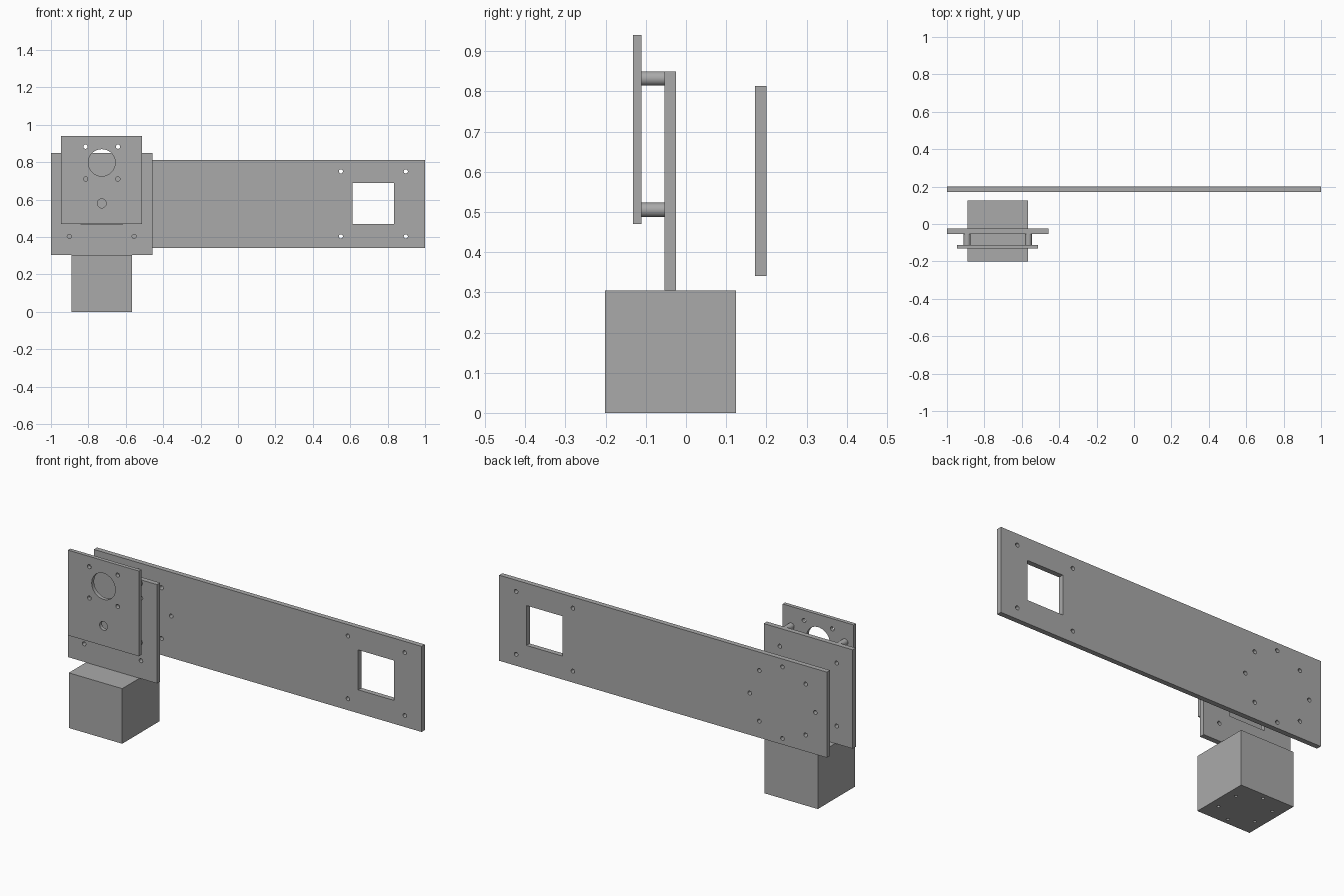
import bpy, bmesh, math
from mathutils import Matrix, Vector

if "Cube" in bpy.data.objects:
    bpy.data.objects.remove(bpy.data.objects["Cube"])

grey = bpy.data.materials.new("grey")
grey.diffuse_color = (0.4, 0.4, 0.4, 1)
grey.use_nodes = True
grey.node_tree.nodes["Principled BSDF"].inputs["Base Color"].default_value = grey.diffuse_color
CX, CZ = -0.7285, 0.5775          # centre of the square plate


def finish(name, bm):
    me = bpy.data.meshes.new(name)
    bm.to_mesh(me)
    bm.free()
    me.materials.clear()
    me.materials.append(grey)
    ob = bpy.data.objects.new(name, me)
    bpy.context.collection.objects.link(ob)
    return ob


def smooth(ob):
    bpy.ops.object.select_all(action='DESELECT')
    bpy.context.view_layer.objects.active = ob
    ob.select_set(True)
    bpy.ops.object.shade_smooth_by_angle(angle=math.radians(35))


def rect(x0, x1, z0, z1):
    return [(x0, z0), (x1, z0), (x1, z1), (x0, z1)]


def circle(x, z, r, n=24):
    return [(x + r * math.cos(2 * math.pi * i / n),
             z + r * math.sin(2 * math.pi * i / n)) for i in range(n)]


def corner_holes(x, z, half, r):
    return [circle(x + sx * half, z + sz * half, r) for sx in (-1, 1) for sz in (-1, 1)]


def plate(name, y0, y1, loops):
    """Upright plate: first loop is the outline, the others are openings."""
    cu = bpy.data.curves.new(name + "_profile", 'CURVE')
    cu.dimensions, cu.fill_mode = '2D', 'BOTH'
    cu.extrude = (y1 - y0) / 2
    for pts in loops:
        sp = cu.splines.new('POLY')
        sp.points.add(len(pts) - 1)
        for p, (x, z) in zip(sp.points, pts):
            p.co = (x, z, 0, 1)
        sp.use_cyclic_u = True
    tmp = bpy.data.objects.new(name + "_profile", cu)
    me = bpy.data.meshes.new_from_object(tmp)
    bm = bmesh.new()
    bm.from_mesh(me)
    bpy.data.objects.remove(tmp)
    bpy.data.meshes.remove(me)
    bmesh.ops.remove_doubles(bm, verts=bm.verts, dist=1e-5)
    bm.transform(Matrix.Translation((0, (y0 + y1) / 2, 0)) @ Matrix.Rotation(math.pi / 2, 4, 'X'))
    bmesh.ops.recalc_face_normals(bm, faces=bm.faces)
    for f in bm.faces:
        f.material_index = 0
    ob = finish(name, bm)
    smooth(ob)
    return ob


def cylinder(bm, centre, r, depth, rot=Matrix()):
    bmesh.ops.create_cone(bm, cap_ends=True, segments=24, radius1=r, radius2=r,
                          depth=depth, matrix=Matrix.Translation(centre) @ rot)


# long arm plate: window with four holes at one end, ring of eight at the other
ring = [circle(CX + 0.2 * math.cos(a * math.pi / 4), 0.572 + 0.198 * math.sin(a * math.pi / 4), 0.011)
        for a in range(8)]
plate("long_plate", 0.172, 0.2,
      [rect(-1, 1, 0.341, 0.813), rect(0.613, 0.833, 0.47, 0.69)]
      + corner_holes(0.7235, CZ, 0.1735, 0.011) + ring)

# square middle plate with window
plate("square_plate", -0.053, -0.025,
      [rect(-1, -0.457, 0.305, 0.85), rect(CX - 0.11, CX + 0.11, CZ - 0.11, CZ + 0.11)]
      + corner_holes(CX, CZ, 0.1735, 0.011))

# front plate with large bore, four holes and a small bore
plate("front_plate", -0.132, -0.111,
      [rect(-0.946, -0.512, 0.47, 0.94), circle(CX, 0.798, 0.072, 48), circle(CX, 0.58, 0.024)]
      + corner_holes(CX, 0.797, 0.0865, 0.0115))

# four round spacers between the two plates
bm = bmesh.new()
for sx in (-1, 1):
    for z in (0.505, 0.832):
        cylinder(bm, (CX + sx * 0.164, -0.082, z), 0.018, 0.058, Matrix.Rotation(math.pi / 2, 4, 'X'))
smooth(finish("spacers", bm))

# base block with a ring of six blind holes underneath
BY = -0.0385
bm = bmesh.new()
bmesh.ops.create_cube(bm, size=1, matrix=Matrix.Translation((CX, BY, 0.152))
                      @ Matrix.Diagonal((0.326, 0.326, 0.304, 1)))
block = finish("base_block", bm)
bm = bmesh.new()
for i in range(6):
    a = math.radians(30 + 60 * i)
    cylinder(bm, (CX + 0.131 * math.cos(a), BY + 0.131 * math.sin(a), 0), 0.008, 0.08)
cutter = finish("hole_cutter", bm)
cutter.hide_render = True
cutter.hide_set(True)
mod = block.modifiers.new("holes", 'BOOLEAN')
mod.operation, mod.solver, mod.object = 'DIFFERENCE', 'EXACT', cutter
smooth(block)
bpy.ops.object.modifier_apply(modifier="holes")
bpy.data.objects.remove(cutter)
